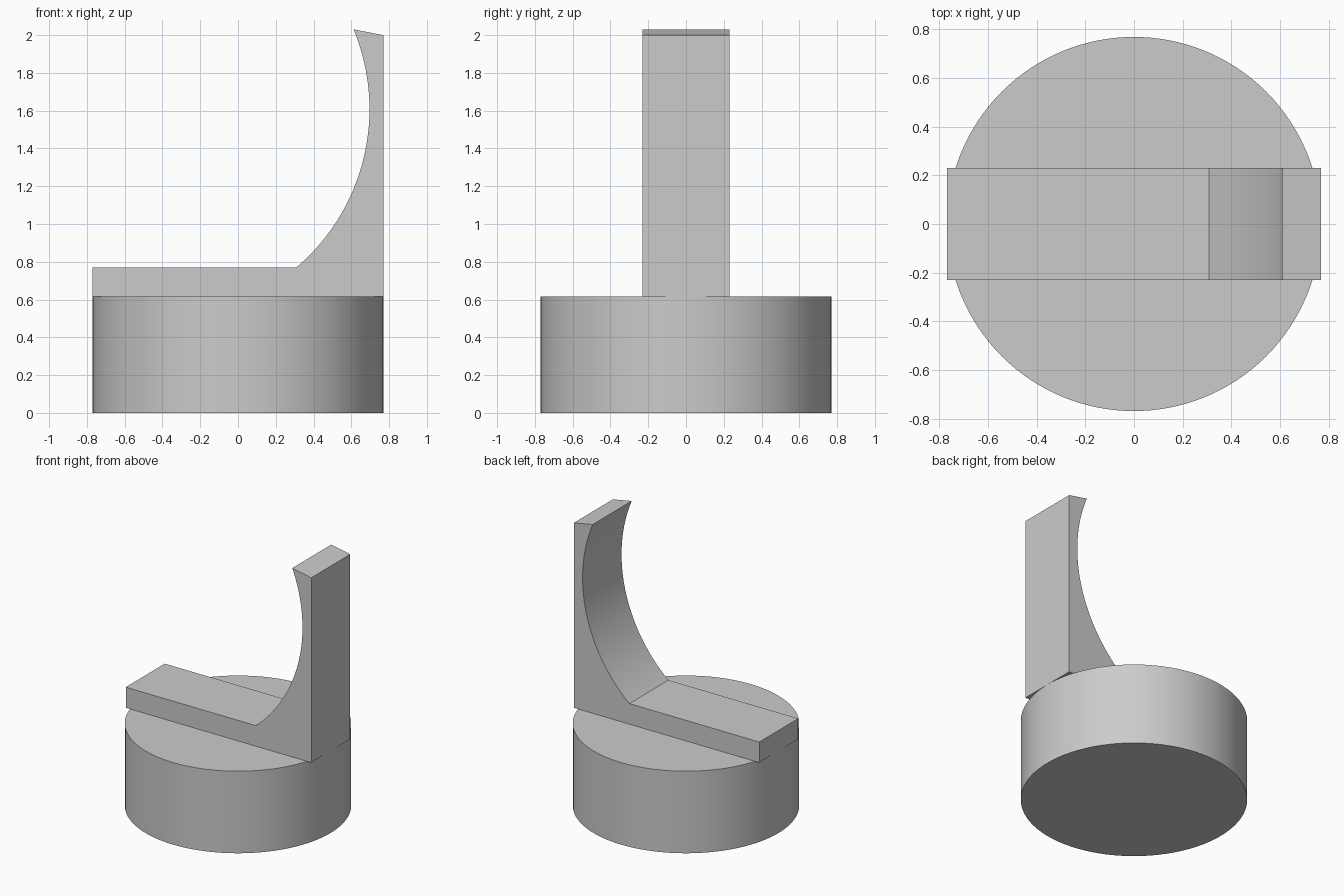
import bpy, bmesh, math

if "Cube" in bpy.data.objects:
    bpy.data.objects.remove(bpy.data.objects["Cube"])

R = 0.769        # base radius, also half length of the bracket
BASE_H = 0.615   # base height
LEDGE = 0.769    # top of the flat ledge
HALF_W = 0.2308  # half width of the bracket


def smooth(obj):
    bpy.ops.object.select_all(action='DESELECT')
    obj.select_set(True)
    bpy.context.view_layer.objects.active = obj
    bpy.ops.object.shade_smooth_by_angle(angle=math.radians(20))


# Round base
bpy.ops.mesh.primitive_cylinder_add(vertices=128, radius=R, depth=BASE_H,
                                    location=(0, 0, BASE_H / 2))
base = bpy.context.object
base.name = "round_base"
smooth(base)

# Upright bracket: side profile with a concave arc, extruded along y
cx, cz = -0.4038, 1.6077
x0, x1 = 0.3077, 0.5385
arc_r = math.hypot(x0 - cx, LEDGE - cz)
a0 = math.atan2(LEDGE - cz, x0 - cx)
a1 = math.atan2(2 - cz, x1 - cx)
STEPS = 40
profile = [(R, 2), (R, BASE_H), (-R, BASE_H), (-R, LEDGE)]
for i in range(STEPS + 1):
    a = a0 + (a1 - a0) * i / STEPS
    profile.append((cx + arc_r * math.cos(a), cz + arc_r * math.sin(a)))

bm = bmesh.new()
face = bm.faces.new([bm.verts.new((x, -HALF_W, z)) for x, z in profile])
ext = bmesh.ops.extrude_face_region(bm, geom=[face])
bmesh.ops.translate(bm, vec=(0, 2 * HALF_W, 0),
                    verts=[v for v in ext["geom"] if isinstance(v, bmesh.types.BMVert)])
bmesh.ops.recalc_face_normals(bm, faces=bm.faces)
mesh = bpy.data.meshes.new("curved_bracket")
bm.to_mesh(mesh)
bm.free()
bracket = bpy.data.objects.new("curved_bracket", mesh)
bpy.context.collection.objects.link(bracket)
smooth(bracket)
